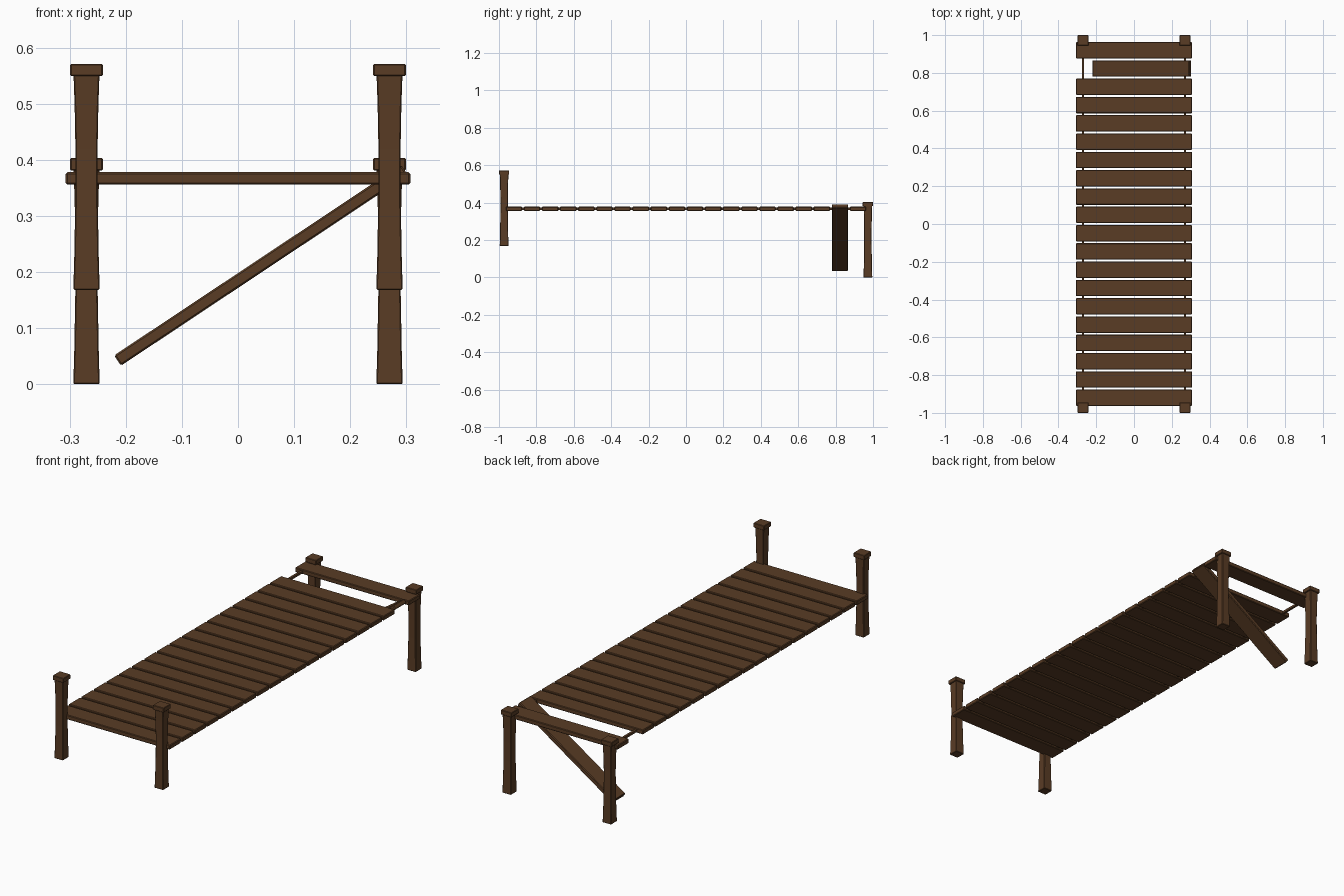
import bpy, bmesh, math

if "Cube" in bpy.data.objects:
    bpy.data.objects.remove(bpy.data.objects["Cube"])

wood = bpy.data.materials.new("brown wood")
wood.diffuse_color = (0.10, 0.045, 0.018, 1)
wood.use_nodes = True
wood.node_tree.nodes["Principled BSDF"].inputs["Base Color"].default_value = wood.diffuse_color


def finish(name, bm, bevel):
    bmesh.ops.recalc_face_normals(bm, faces=bm.faces)
    if bevel:
        edges = [e for e in bm.edges if e.calc_face_angle(0) > 0.8]
        bmesh.ops.bevel(bm, geom=edges, offset=bevel, segments=1, affect='EDGES')
    me = bpy.data.meshes.new(name)
    bm.to_mesh(me)
    bm.free()
    me.materials.append(wood)
    ob = bpy.data.objects.new(name, me)
    bpy.context.collection.objects.link(ob)
    return ob


def box(name, size, loc, bevel=0.0, rot_y=0.0):
    bm = bmesh.new()
    bmesh.ops.create_cube(bm, size=1)
    bmesh.ops.scale(bm, vec=size, verts=bm.verts)
    ob = finish(name, bm, bevel)
    ob.location = loc
    ob.rotation_euler = (0, rot_y, 0)
    return ob


def post(name, x, y, z0):
    # square shaft with a narrow waist: (height, half width)
    profile = [(0, .0235), (.06, .0218), (.16, .0200), (.25, .0197), (.33, .0212), (.386, .0232)]
    bm = bmesh.new()
    rings = [[bm.verts.new((sx * w, sy * w, z)) for sx, sy in ((-1, -1), (1, -1), (1, 1), (-1, 1))]
             for z, w in profile]
    for a, b in zip(rings, rings[1:]):
        for i in range(4):
            j = (i + 1) % 4
            bm.faces.new((a[i], a[j], b[j], b[i]))
    bm.faces.new(rings[0][::-1])
    bm.faces.new(rings[-1])
    finish(name, bm, 0.002).location = (x, y, z0)
    box(name + "_cap", (.058, .055, .022), (x, y, z0 + .392), 0.002)


# Corner posts: the front pair stands higher than the back pair
for side, x in (("left", -.27), ("right", .27)):
    post("front_post_" + side, x, -.9725, .168)
    post("back_post_" + side, x, .9725, 0)
    # thin rail threaded through the planks
    box("rail_" + side, (.011, 1.92, .011), (x, 0, .367))

# Deck planks, the second from the back has fallen at one end
for i in range(20):
    y = -.92 + i * 1.84 / 19
    if i == 18:
        box("fallen_plank", (.614, .087, .022), (.041, y, .212), .003, -math.radians(33.6))
    else:
        box("plank_%02d" % (i + 1), (.614, .087, .022), (0, y, .367), .003)
